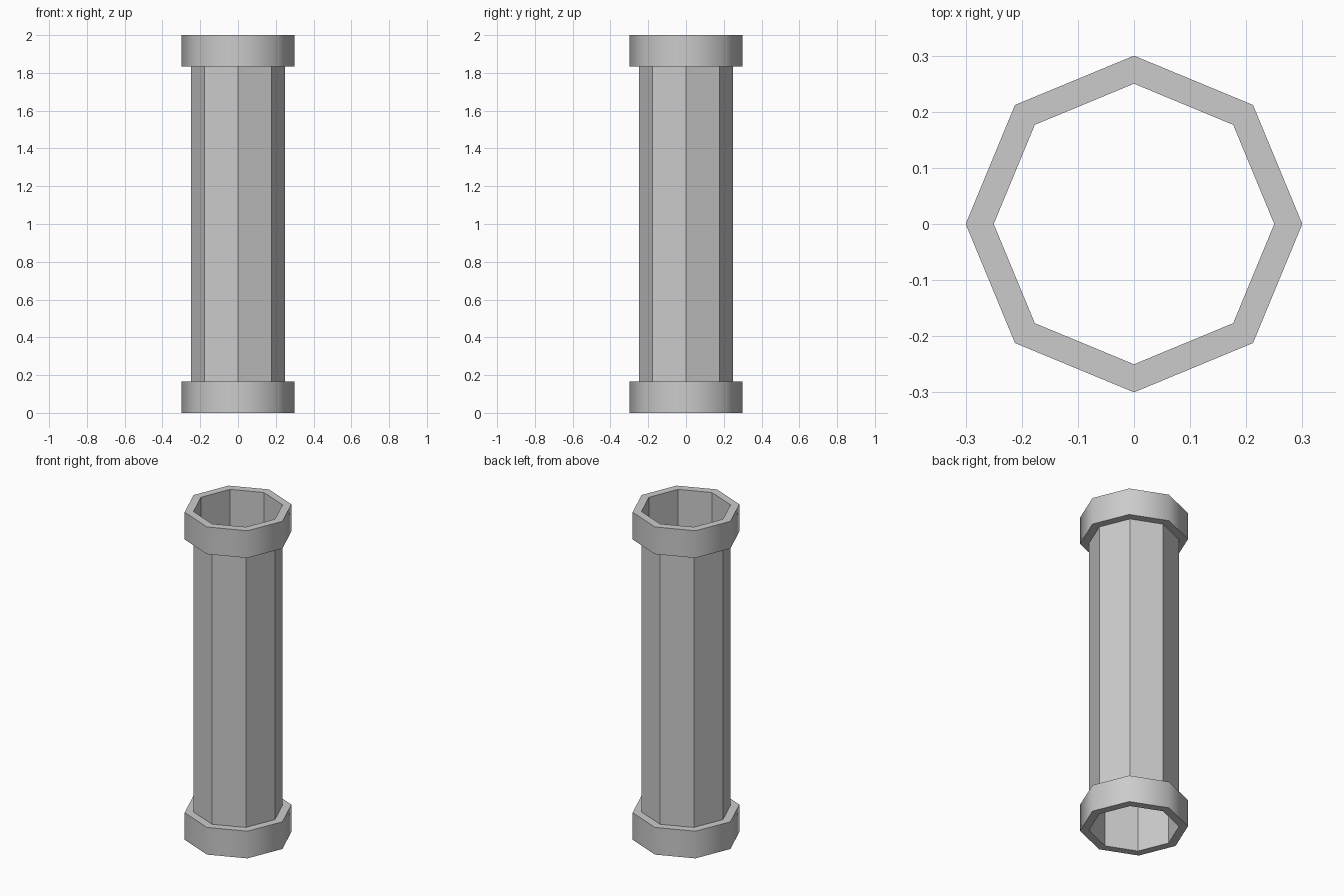
import bpy, bmesh
from math import cos, sin, pi, radians

if "Cube" in bpy.data.objects:
    bpy.data.objects.remove(bpy.data.objects["Cube"])

SIDES = 8
TUBE_R, COLLAR_R = 0.25, 0.30
HEIGHT, COLLAR_H = 2.0, 0.166


def lathe(name, profile, smooth=False):
    """Revolve an (r, z) profile, listed bottom to top on the outside, into an octagonal shell."""
    bm = bmesh.new()
    rings = [[bm.verts.new((r * cos(2 * pi * i / SIDES), r * sin(2 * pi * i / SIDES), z))
              for i in range(SIDES)] for r, z in profile]
    for low, high in zip(rings, rings[1:]):
        for i in range(SIDES):
            j = (i + 1) % SIDES
            bm.faces.new((low[i], low[j], high[j], high[i]))
    mesh = bpy.data.meshes.new(name)
    bm.to_mesh(mesh)
    bm.free()
    obj = bpy.data.objects.new(name, mesh)
    bpy.context.collection.objects.link(obj)
    if smooth:
        bpy.ops.object.select_all(action='DESELECT')
        obj.select_set(True)
        bpy.context.view_layer.objects.active = obj
        bpy.ops.object.shade_smooth_by_angle(angle=radians(60))
    return obj


# Open, thin-walled octagonal tube
lathe("tube", [(TUBE_R, 0), (TUBE_R, HEIGHT)])

# Smooth-shaded collars at both ends, with flat rims meeting the tube wall
for name, z in (("bottom_collar", 0), ("top_collar", HEIGHT - COLLAR_H)):
    lathe(name, [(TUBE_R, z), (COLLAR_R, z),
                 (COLLAR_R, z + COLLAR_H), (TUBE_R, z + COLLAR_H)], smooth=True)
